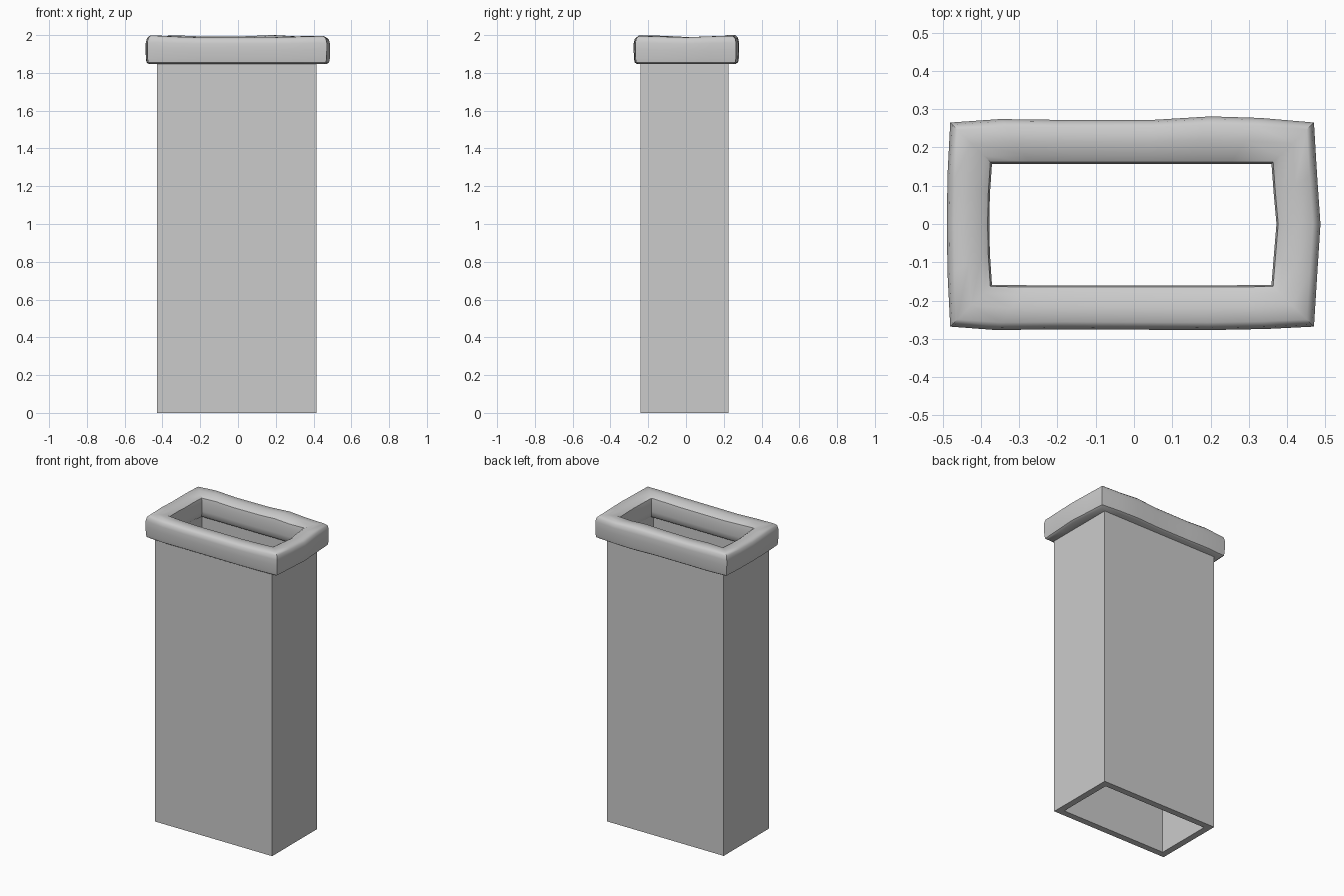
import bpy, bmesh

if "Cube" in bpy.data.objects:
    bpy.data.objects.remove(bpy.data.objects["Cube"])


def finish(name, bm, angle=None):
    bmesh.ops.recalc_face_normals(bm, faces=bm.faces)
    me = bpy.data.meshes.new(name)
    bm.to_mesh(me)
    bm.free()
    ob = bpy.data.objects.new(name, me)
    bpy.context.collection.objects.link(ob)
    if angle:
        bpy.ops.object.select_all(action='DESELECT')
        ob.select_set(True)
        bpy.context.view_layer.objects.active = ob
        bpy.ops.object.shade_smooth_by_angle(angle=angle)
    return ob


def swept_ring(name, sections, angle=None):
    """Close a loop of cross-sections (each a closed list of points)."""
    bm = bmesh.new()
    rows = [[bm.verts.new(p) for p in s] for s in sections]
    n, m = len(rows), len(rows[0])
    for i in range(n):
        a, b = rows[i], rows[(i + 1) % n]
        for j in range(m):
            k = (j + 1) % m
            bm.faces.new((a[j], b[j], b[k], a[k]))
    return finish(name, bm, angle)


# Hollow rectangular shaft, open at both ends
x0, x1, y0, y1, wall, top = -0.43, 0.415, -0.24, 0.225, 0.042, 1.87
shaft = []
for x, y, sx, sy in ((x0, y0, 1, 1), (x1, y0, -1, 1), (x1, y1, -1, -1), (x0, y1, 1, -1)):
    xi, yi = x + sx * wall, y + sy * wall
    shaft.append([(x, y, 0), (x, y, top), (xi, yi, top), (xi, yi, 0)])
swept_ring("shaft", shaft)

# Slightly uneven rounded rim: outer outline (x, y, top height)
outline = [
    (-.48, .265, 1.993), (-.35, .274, 1.998), (-.2, .272, 1.992), (.05, .272, 1.994),
    (.2, .281, 2.0), (.33, .277, 1.993), (.47, .265, 1.996),
    (.478, .13, 1.993), (.487, 0, 1.988), (.478, -.14, 1.992),
    (.47, -.268, 1.995), (.35, -.274, 1.992), (.2, -.277, 1.988), (-.2, -.275, 1.987),
    (-.36, -.277, 1.992), (-.48, -.268, 1.998),
    (-.487, -.13, 1.996), (-.489, 0, 1.99), (-.487, .13, 1.992)]
# Cross-section: (outer-to-inner fraction, height fraction)
profile = [
    (.15, 0), (.04, .06), (.01, .2), (0, .5), (.0, .75), (.05, .91), (.17, .99),
    (.5, .99), (.8, .94), (.96, .86), (1, .7), (1, .3), (.97, .1), (.87, 0)]
base = 1.847
rim = []
for x, y, h in outline:
    # Inner hole follows the outline at a reduced scale
    xi = (x + 0.005) * 0.365 / 0.475 - 0.006
    yi = max(-0.16, min(0.157, y * 0.157 / 0.265))
    rim.append([(x + (xi - x) * t, y + (yi - y) * t, base + (h - base) * f / .99)
                for t, f in profile])
swept_ring("rim", rim, 0.75)
